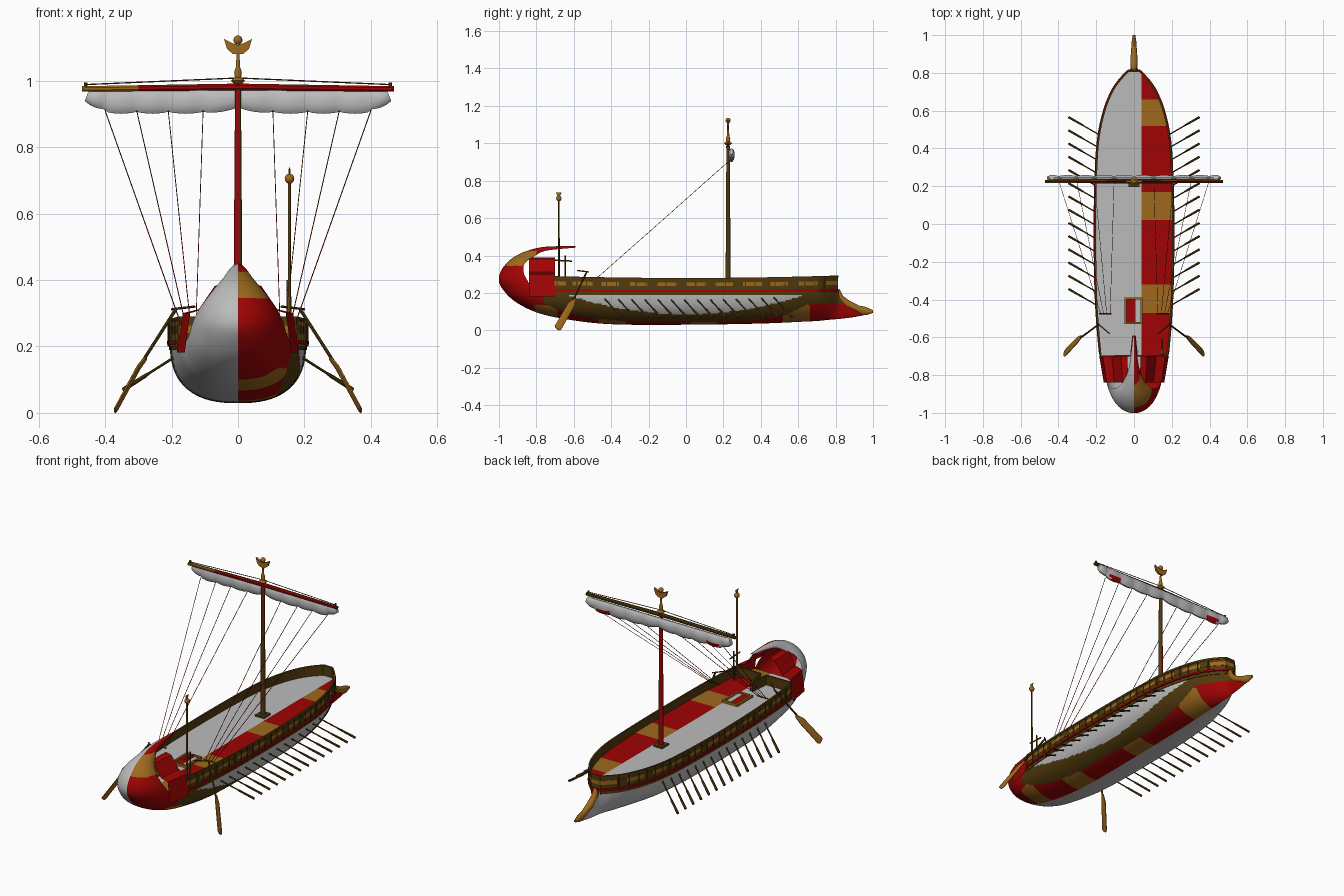
import bpy, bmesh, math
from mathutils import Vector

if "Cube" in bpy.data.objects:
    bpy.data.objects.remove(bpy.data.objects["Cube"])


def material(name, rgb):
    m = bpy.data.materials.new(name)
    m.diffuse_color = (*rgb, 1)
    m.use_nodes = True
    m.node_tree.nodes["Principled BSDF"].inputs["Base Color"].default_value = m.diffuse_color
    return m


WHITE = material("pale_grey", (.50, .50, .50))
RED = material("deep_red", (.35, .001, .001))
GOLD = material("ochre_gold", (.34, .14, .012))
BROWN = material("dark_brown", (.082, .042, .004))


def mesh(name, verts, faces, mats, rule=None, angle=40):
    """Object from points and faces; rule(polygon) gives the material index."""
    me = bpy.data.meshes.new(name)
    me.from_pydata([tuple(v) for v in verts], [], faces)
    bm = bmesh.new()
    bm.from_mesh(me)
    bmesh.ops.remove_doubles(bm, verts=bm.verts, dist=1e-5)
    bmesh.ops.recalc_face_normals(bm, faces=bm.faces)
    bm.to_mesh(me)
    bm.free()
    for m in mats:
        me.materials.append(m)
    if rule:
        for p in me.polygons:
            p.material_index = rule(p)
    me.shade_smooth()
    me.set_sharp_from_angle(angle=math.radians(angle))
    ob = bpy.data.objects.new(name, me)
    bpy.context.collection.objects.link(ob)
    return ob


def tubes(name, paths, radii, mats, sides=8, rule=None, ref=None):
    """Tapered tubes along paths; a radius may be a (wide, thin) pair."""
    V, F = [], []
    for path in paths:
        P = [Vector(p) for p in path]
        chord = (P[-1] - P[0]).normalized()
        up = Vector(ref or ((0, 0, 1) if abs(chord.z) < .95 else (0, 1, 0)))
        b = len(V)
        for i, p in enumerate(P):
            t = (P[min(i + 1, len(P) - 1)] - P[max(i - 1, 0)]).normalized()
            s = t.cross(up).normalized()
            u = s.cross(t)
            r = radii[i] if isinstance(radii[i], tuple) else (radii[i],) * 2
            for k in range(sides):
                a = 2 * math.pi * (k + .5) / sides
                V.append(p + s * r[0] * math.cos(a) + u * r[1] * math.sin(a))
        for i in range(len(P) - 1):
            for k in range(sides):
                a, c = b + i * sides + k, b + i * sides + (k + 1) % sides
                F.append((a, c, c + sides, a + sides))
        F.append(tuple(range(b, b + sides)))
        F.append(tuple(range(len(V) - sides, len(V))))
    return mesh(name, V, F, mats, rule)


def box(name, x0, x1, y0, y1, z0, z1, mat):
    V = [(x, y, z) for x in (x0, x1) for y in (y0, y1) for z in (z0, z1)]
    F = [(0, 1, 3, 2), (4, 6, 7, 5), (0, 4, 5, 1), (2, 3, 7, 6), (0, 2, 6, 4), (1, 5, 7, 3)]
    return mesh(name, V, F, [mat])


def both(path):
    return [path, [(-x, y, z) for x, y, z in path]]


# Hull stations: keel y, keel z, rim x, rim y, rim z, fullness
ST = [(.95, .08, .008, .95, .115, 1.5), (.88, .068, .013, .88, .13, 1.5), (.83, .062, .018, .83, .165, 1.5),
      (.81, .06, .028, .81, .21, 1.5), (.76, .056, .075, .76, .21, 1.6), (.7, .05, .115, .7, .21, 1.8),
      (.6, .045, .155, .6, .21, 2), (.45, .038, .187, .45, .21, 2.3), (.25, .033, .2, .25, .21, 2.5),
      (0, .03, .205, 0, .21, 2.5), (-.3, .03, .202, -.3, .21, 2.5), (-.5, .04, .193, -.5, .21, 2.5),
      (-.7, .07, .175, -.7, .21, 2.4), (-.81, .1, .158, -.78, .215, 2.3), (-.9, .145, .147, -.825, .235, 2.2),
      (-.96, .195, .137, -.85, .27, 2.1), (-1, .26, .124, -.865, .30, 2), (-.985, .325, .105, -.87, .33, 2),
      (-.93, .385, .08, -.86, .36, 2), (-.85, .425, .05, -.82, .39, 2), (-.75, .447, .025, -.75, .425, 2),
      (-.59, .45, .005, -.59, .442, 2)]


def catmull(pts, n):
    out = []
    for i in range(len(pts) - 1):
        a, b, c, d = pts[max(i - 1, 0)], pts[i], pts[i + 1], pts[min(i + 2, len(pts) - 1)]
        for k in range(n):
            t = k / n
            out.append([.5 * (2 * q + (r - p) * t + (2 * p - 5 * q + 4 * r - s) * t * t
                              + (3 * q - p - 3 * r + s) * t ** 3) for p, q, r, s in zip(a, b, c, d)])
    return out + [list(pts[-1])]


S = catmull(ST, 12)
NT = 36
DECK = .234
GOLD_BANDS = ((.52, .66), (.02, .17), (-.47, -.32), (-.81, -.68))


def banded(y):
    return any(a < y < b for a, b in GOLD_BANDS)


# Hull shell with the curled stern
V, F = [], []
for yc, zc, xr, yr, zr, n in S:
    for k in range(-NT, NT + 1):
        t = abs(k) / NT * math.pi / 2
        x = xr * math.sin(t) ** (2 / n) * (1 if k > 0 else -1)
        h = 1 - max(math.cos(t), 0) ** (2 / n)
        V.append((x, yc + (yr - yc) * h, zc + (zr - zc) * h))
W = 2 * NT + 1
for i in range(len(S) - 1):
    for k in range(W - 1):
        a = i * W + k
        F.append((a, a + 1, a + W + 1, a + W))


def hull_colour(p):
    x, y, z = p.center
    if x < 0:
        return 0
    if z > .23 and y < -.58:                      # stern curl
        return 2 if .345 < z and y < -.80 and z < .425 else 1
    belt = .045 + .1 * (y / (.66 if y > 0 else .76)) ** 4
    if y > -.76 and z > min(belt, .145):
        return 0 if z > .085 + .11 * (y / .65) ** 2 else 3
    return 2 if banded(y) and z < .135 else 1


mesh("hull", V, F, [WHITE, RED, GOLD, BROWN], hull_colour, 50)

# Deck, pale to port, red and gold to starboard
rim = [(s[2], s[3]) for s in S if s[4] > .2 and -.83 < s[3] < .8101 and s[0] > -.91]


def half_width(y):
    for (x0, y0), (x1, y1) in zip(rim, rim[1:]):
        if y1 <= y <= y0:
            return x1 + (x0 - x1) * (y - y1) / max(y0 - y1, 1e-6)
    return rim[0][0] if y > 0 else rim[-1][0]


ys = sorted({r[1] for r in rim} | {b for pair in GOLD_BANDS for b in pair})
V, F = [], []
for y in ys:
    w = half_width(y)
    V += [(-w, y, DECK), (min(.04, w), y, DECK), (w, y, DECK)]
for i in range(len(ys) - 1):
    F += [(3 * i + k, 3 * i + k + 1, 3 * i + k + 4, 3 * i + k + 3) for k in (0, 1)]
mesh("deck", V, F, [WHITE, RED, GOLD],
     lambda p: 0 if p.center.x < half_width(p.center.y) * .3 else 2 if banded(p.center.y + .02 * (p.center.y < -.6))
     else 1)

# Bulwark: ribbons that follow the rim around the bow
half = [Vector((x, y, 0)) for x, y in rim if y > -.705][::-1]
line = half + [Vector((-p.x, p.y, 0)) for p in reversed(half)]


def ribbon(name, z0, z1, o0, o1, mats, rule=None):
    V, F = [], []
    for i, p in enumerate(line):
        t = (line[min(i + 1, len(line) - 1)] - line[max(i - 1, 0)]).normalized()
        nrm = Vector((t.y, -t.x, 0))
        lift = .02 * p.y ** 2
        for o, z in ((o0, z0), (o1, z0), (o1, z1), (o0, z1)):
            q = p + nrm * o
            V.append((q.x, min(q.y, .822), z + lift * (z - .2) / .08))
    for i in range(len(line) - 1):
        F += [(4 * i + k, 4 * i + (k + 1) % 4, 4 * i + 4 + (k + 1) % 4, 4 * i + 4 + k) for k in range(4)]
    e = len(V)
    mesh(name, V, F + [(0, 1, 2, 3), (e - 4, e - 3, e - 2, e - 1)], mats, rule, 30)


ribbon("bulwark", .19, .275, -.003, .002, [BROWN])
ribbon("top_rail", .27, .28, -.004, .005, [BROWN])
ribbon("red_wale", .206, .216, 0, .009, [RED])
ribbon("panel_band", .236, .256, 0, .004, [BROWN, GOLD], lambda p: int((p.center.y + 2) / .05) % 3 > 0)
posts = []
for i in range(28):
    y = -.69 + i * .053
    posts += both([(half_width(y) + .004, y, .2), (half_width(y) + .004, y, .275 + .02 * y * y)])
tubes("rail_posts", posts, [.004] * 2, [BROWN], 4)

# Ram and stem
tubes("ram", [[(0, .808, .215), (0, .825, .175), (0, .865, .14), (0, .92, .115), (0, .945, .105),
               (0, .965, .102), (0, 1, .1)]],
      [.014, .017, .02, (.016, .018), (.014, .024), (.013, .021), .007], [GOLD], 10)

# Stern shelter: two leaning side screens, open in the middle
prof = [(.184, .182), (.166, .30), (.118, .312), (.07, .382), (.035, .39)]
n = len(prof)
for name, side in (("stern_screen_right", 1), ("stern_screen_left", -1)):
    V = [(x * s * side, y, z) for y, s in ((-.7, 1), (-.84, .87)) for x, z in prof]
    mesh(name, V, [(k, k + 1, n + k + 1, n + k) for k in range(n - 1)], [RED], None, 20)

# Rowing oars
oars = []
for i in range(14):
    y = .565 - i * .07
    oars += both([(.18, y - .095, .175), (.265, y - .046, .121), (.28, y - .037, .111), (.345, y, .07)])
tubes("rowing_oars", oars, [.004, .004, .006, .007], [BROWN], 6)

# Steering oars with tillers
tubes("steering_shafts", both([(.185, -.53, .315), (.3, -.615, .135)]), [.005, .005], [BROWN])
tubes("steering_blades", both([(.278, -.595, .165), (.3, -.615, .135), (.365, -.684, .015), (.37, -.69, .008)]),
      [(.008, .006), (.02, .006), (.022, .005), (.015, .004)], [GOLD], 8, None, (1, 0, 0))
tubes("tillers", both([(.13, -.58, .32), (.2, -.52, .312)]), [.0035] * 2, [BROWN], 6)
tubes("stern_post", [[(.15, -.645, .2), (.15, -.645, .4)]], [.004] * 2, [BROWN], 6)
tubes("stern_bar", [[(.15, -.7, .375), (.15, -.61, .37)]], [.004] * 2, [BROWN], 6)

# Mast, step and crown
tubes("mast", [[(0, .225, .2), (0, .225, .6), (0, .225, 1.0)]], [.014, .012, .009], [BROWN, RED], 12,
      lambda p: int(p.normal.x < .3))
box("mast_step", -.028, .028, .195, .255, DECK, DECK + .01, BROWN)
tubes("finial", [[(0, .225, z) for z in (.99, 1.0, 1.01, 1.025, 1.04, 1.085)]],
      [.012, .022, .01, .012, .007, .004], [GOLD], 10)
crown = [(-.015, 1.08), (.015, 1.08), (.033, 1.095), (.042, 1.125), (.018, 1.113), (0, 1.107),
         (-.018, 1.113), (-.042, 1.125), (-.033, 1.095)]
n = len(crown)
mesh("crown", [(x, y, z) for y in (.219, .231) for x, z in crown],
     [(k, (k + 1) % n, n + (k + 1) % n, n + k) for k in range(n)] + [tuple(range(n)), tuple(range(n, 2 * n))], [GOLD])


def ball(name, x, y, z, r):
    m = 8
    tubes(name, [[(x, y, z - r * math.cos(math.pi * k / m)) for k in range(m + 1)]],
          [max(r * math.sin(math.pi * k / m), .0005) for k in range(m + 1)], [GOLD], 12)


ball("crown_ball", 0, .225, 1.122, .014)

# Standard on the stern
tubes("standard_pole", [[(.155, -.68, .2), (.155, -.68, .7)]], [.006, .005], [GOLD, BROWN], 8,
      lambda p: int(p.normal.x > .3))
ball("standard_ball", .155, -.68, .705, .015)
tubes("standard_tip", [[(.155, -.68, .715), (.155, -.68, .725), (.155, -.68, .738)]],
      [(.004, .005), (.004, .01), (.002, .016)], [GOLD], 6)

# Yard and its lifts
tubes("yard", [[(-.47 + .94 * k / 22, .225, .975 + .006 * (1 - abs(k - 11) / 11)) for k in range(23)]],
      [.009 + .002 * (1 - abs(k - 11) / 11) for k in range(23)], [BROWN, RED, GOLD], 8,
      lambda p: 0 if p.normal.y > -.2 else 1 if p.center.x > -.3 else 2)
tubes("yard_lifts", both([(.46, .225, .988), (0, .225, 1.008)]), [.002] * 2, [BROWN], 5)
tubes("yard_ends", both([(.458, .225, .975), (.458, .225, .995)]), [.006] * 2, [BROWN], 8)

# Furled sail, gathered by the brailing ropes
TIES = [-.455, -.4, -.305, -.21, -.105, 0, .105, .21, .305, .4, .455]
pts, rad = [], []
for a, b in zip(TIES, TIES[1:]):
    for k in range(6):
        x = a + (b - a) * k / 6
        h = min(.034, .018 + (.455 - abs(x)) * .22) - .007 * max(0, 1 - abs(x) / .09)
        h += .003 * math.sin(math.pi * k / 6)
        pts.append((x, .243, .973 - h))
        rad.append((.011 + .006 * math.sin(math.pi * k / 6), h))
pts.append((.455, .243, .955))
rad.append((.008, .018))
tubes("furled_sail", [pts], rad, [WHITE, RED], 12,
      lambda p: int(p.normal.y > .1 and .3 < abs(p.center.x) < .38 and p.center.z < .935))

# Brailing ropes, dark above and red below
tops, ends = (.4, .305, .21, .105), (.178, .162, .145, .126)
ropes = [r for a, b in zip(tops, ends) for r in both([(a, .235, .91), ((a + b) / 2, -.117, .597), (b, -.47, .285)])]
tubes("brailing_ropes", ropes, [.0016] * 3, [BROWN, RED], 4, lambda p: int(p.center.y < 0))
tubes("rope_rail", both([(.12, -.475, .283), (.185, -.475, .283)]), [.004] * 2, [BROWN], 6)

# Hatch
top = DECK + .014
box("hatch_frame_left", -.05, -.039, -.53, -.39, DECK, top, GOLD)
box("hatch_frame_right", .034, .045, -.53, -.39, DECK, top, GOLD)
box("hatch_frame_aft", -.039, .034, -.53, -.519, DECK, top, GOLD)
box("hatch_frame_fore", -.039, .034, -.401, -.39, DECK, top, GOLD)
box("hatch_cover_red", -.039, .008, -.519, -.401, DECK, DECK + .006, RED)
box("hatch_cover_pale", .008, .034, -.519, -.401, DECK, DECK + .006, WHITE)
